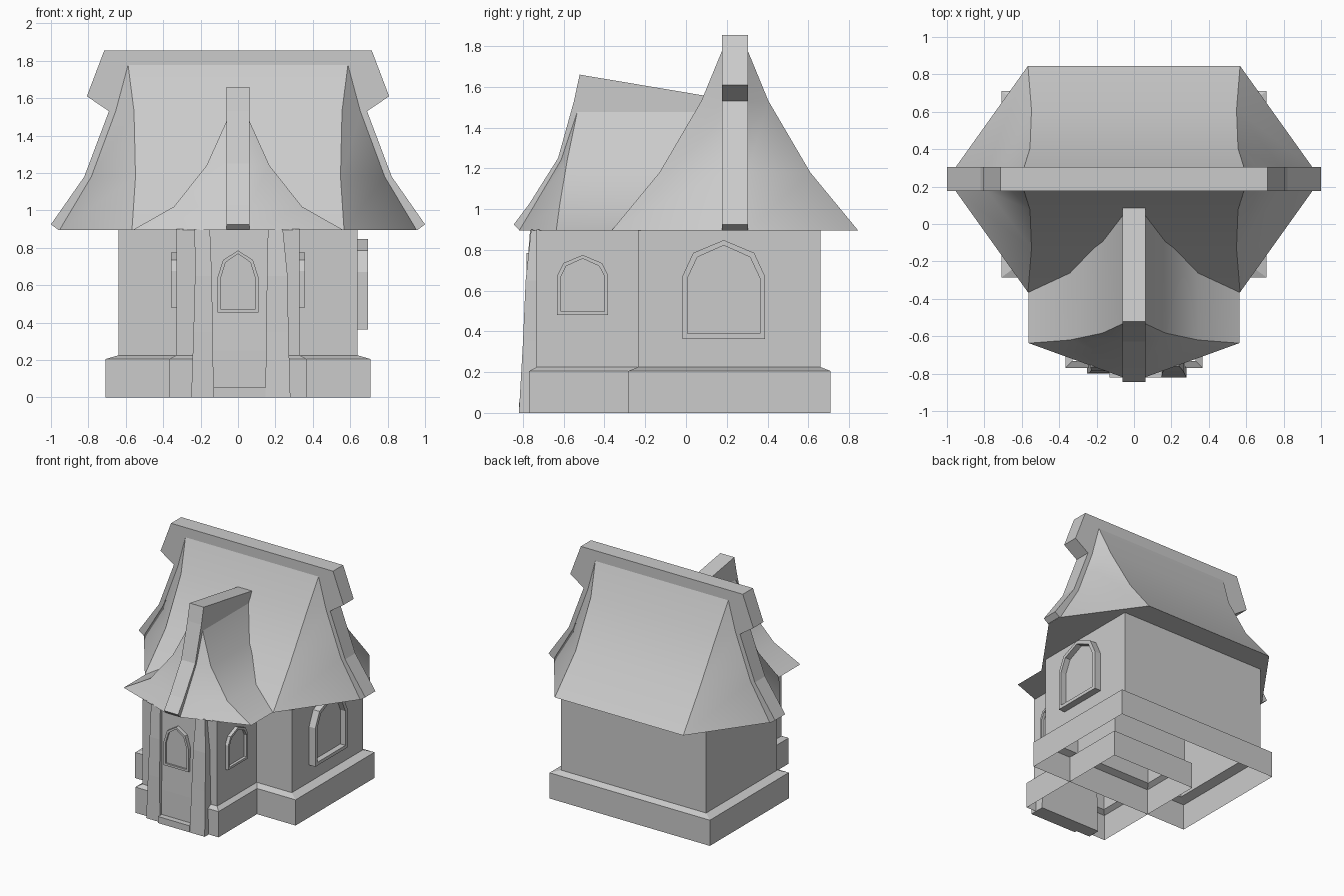
import bpy, bmesh, math

if "Cube" in bpy.data.objects:
    bpy.data.objects.remove(bpy.data.objects["Cube"])


def loft(name, rings, cap_start=True, cap_end=True, smooth=False):
    """Join equal-length closed rings of 3D points into one mesh."""
    bm = bmesh.new()
    loops = [[bm.verts.new(p) for p in ring] for ring in rings]
    n = len(loops[0])
    for a, b in zip(loops, loops[1:]):
        for i in range(n):
            j = (i + 1) % n
            bm.faces.new((a[i], a[j], b[j], b[i]))
    if cap_start:
        bm.faces.new(loops[0][::-1])
    if cap_end:
        bm.faces.new(loops[-1])
    bmesh.ops.remove_doubles(bm, verts=bm.verts, dist=0.0005)
    bmesh.ops.recalc_face_normals(bm, faces=bm.faces)
    me = bpy.data.meshes.new(name)
    bm.to_mesh(me)
    bm.free()
    ob = bpy.data.objects.new(name, me)
    bpy.context.collection.objects.link(ob)
    if smooth:
        bpy.ops.object.select_all(action='DESELECT')
        ob.select_set(True)
        bpy.context.view_layer.objects.active = ob
        bpy.ops.object.shade_smooth_by_angle(angle=math.radians(32))
    return ob


def rect(x0, x1, y0, y1, z):
    return [(x0, y0, z), (x1, y0, z), (x1, y1, z), (x0, y1, z)]


def window(name, place, c, half, shoulder, sill, z1, z2, top, inset, back, front, recess):
    """Arched frame with a recessed pane; place maps (u, z, depth) to 3D."""
    def outline(k):
        h, s = half - k, shoulder - k * 0.8
        return [(-h, sill + k), (h, sill + k), (h, z1 - k * 0.3), (s, z2 - k * 0.8),
                (0, top - k), (-s, z2 - k * 0.8), (-h, z1 - k * 0.3)]

    def ring(k, d):
        return [place(c + u, z, d) for u, z in outline(k)]
    return loft(name, [ring(0, back), ring(0, front), ring(inset, front), ring(inset, recess)])


# Walls with a stepped, chamfered plinth, open underneath
def walls(name, x, y0, y1, out):
    low = (-x - out, x + out, y0 - out, y1 + out)
    high = (-x, x, y0, y1)
    return loft(name, [rect(*low, 0), rect(*low, 0.205), rect(*high, 0.225), rect(*high, 0.9)],
                cap_start=False, cap_end=False)


walls("main_walls", 0.64, -0.235, 0.66, 0.05).data
for v in bpy.data.objects["main_walls"].data.vertices:
    if v.co.z < 0.21:
        v.co.x = math.copysign(0.708, v.co.x)
walls("porch_walls", 0.33, -0.733, 0.18, 0.037)

# Main roof: flared hipped slopes (z, slope end x, half depth, hip x)
YC = 0.24
levels = [(0.895, 0.567, 0.605, 0.955), (1.18, 0.548, 0.37, 0.785),
          (1.53, 0.556, 0.165, 0.655), (1.78, 0.588, 0.062, 0.588)]
rings = []
for z, fx, d, hx in levels:
    right = [(fx, YC - d, z), (hx, YC - 0.062, z), (hx, YC + 0.062, z), (fx, YC + d, z)]
    rings.append(right + [(-x, y, z) for x, y, z in reversed(right)])
loft("main_roof", rings, smooth=True)

# Ridge beam running over the top and down both hips
half = [(0.96, 0.895), (1.0, 0.925), (0.822, 1.18), (0.69, 1.53), (0.808, 1.61), (0.715, 1.855)]
prof = [(0.7, 1.0)] + half
prof = prof + [(-x, z) for x, z in reversed(prof)]
loft("main_ridge_beam", [[(x, y, z) for x, z in prof] for y in (0.177, 0.305)])

# Porch roof: flared gable with a pointed front (z, half width, edge y, tip y)
rings = []
for z, w, yf, yt in [(0.895, 0.563, -0.637, -0.82), (1.02, 0.342, -0.62, -0.745),
                     (1.24, 0.168, -0.583, -0.615), (1.48, 0.06, -0.533, -0.54)]:
    t = min(w, 0.058)
    right = [(t, yt, z), (w, yf, z), (w, 0.12, z)]
    rings.append(right + [(-x, y, z) for x, y, z in reversed(right)])
loft("porch_roof", rings, smooth=True)

# Porch ridge beam, running down the front hip
prof = [(-0.815, 0.895), (-0.845, 0.925), (-0.77, 1.025), (-0.628, 1.25), (-0.55, 1.53),
        (-0.522, 1.66), (0.12, 1.552), (0.12, 1.3), (-0.45, 1.2), (-0.7, 1.0)]
loft("porch_ridge_beam", [[(x, y, z) for y, z in prof] for x in (-0.062, 0.062)])

# Crooked door posts (z, x0, x1, front y)
posts = {
    "left_door_post": [(0, -0.25, -0.13, -0.80), (0.35, -0.238, -0.135, -0.795),
                       (0.65, -0.23, -0.14, -0.785), (0.9, -0.232, -0.15, -0.765)],
    "right_door_post": [(0, 0.147, 0.28, -0.82), (0.35, 0.15, 0.27, -0.80),
                        (0.65, 0.155, 0.265, -0.787), (0.9, 0.16, 0.24, -0.76)],
}
for name, rows in posts.items():
    loft(name, [rect(x0, x1, yf, -0.7, z) for z, x0, x1, yf in rows])

# Door, its step and its window
loft("door", [rect(-0.15, 0.17, -0.776, -0.7, 0), rect(-0.15, 0.17, -0.772, -0.7, 0.25),
              rect(-0.16, 0.18, -0.745, -0.7, 0.9)])
loft("door_step", [rect(-0.13, 0.148, -0.82, -0.7, z) for z in (0, 0.052)])
window("door_window", lambda u, z, d: (u, -d, z), 0, 0.11, 0.08, 0.455, 0.64, 0.735, 0.785,
       0.017, 0.74, 0.782, 0.768)

# Side windows: a pair on the porch and a large one on the right wall
for side, s in (("left", -1), ("right", 1)):
    window(side + "_porch_window", lambda u, z, d: (s * d, u, z), -0.507, 0.125, 0.095,
           0.48, 0.675, 0.735, 0.775, 0.018, 0.325, 0.357, 0.335)
window("main_window", lambda u, z, d: (d, u, z), 0.185, 0.203, 0.15, 0.363, 0.67, 0.785, 0.848,
       0.026, 0.635, 0.695, 0.65)
